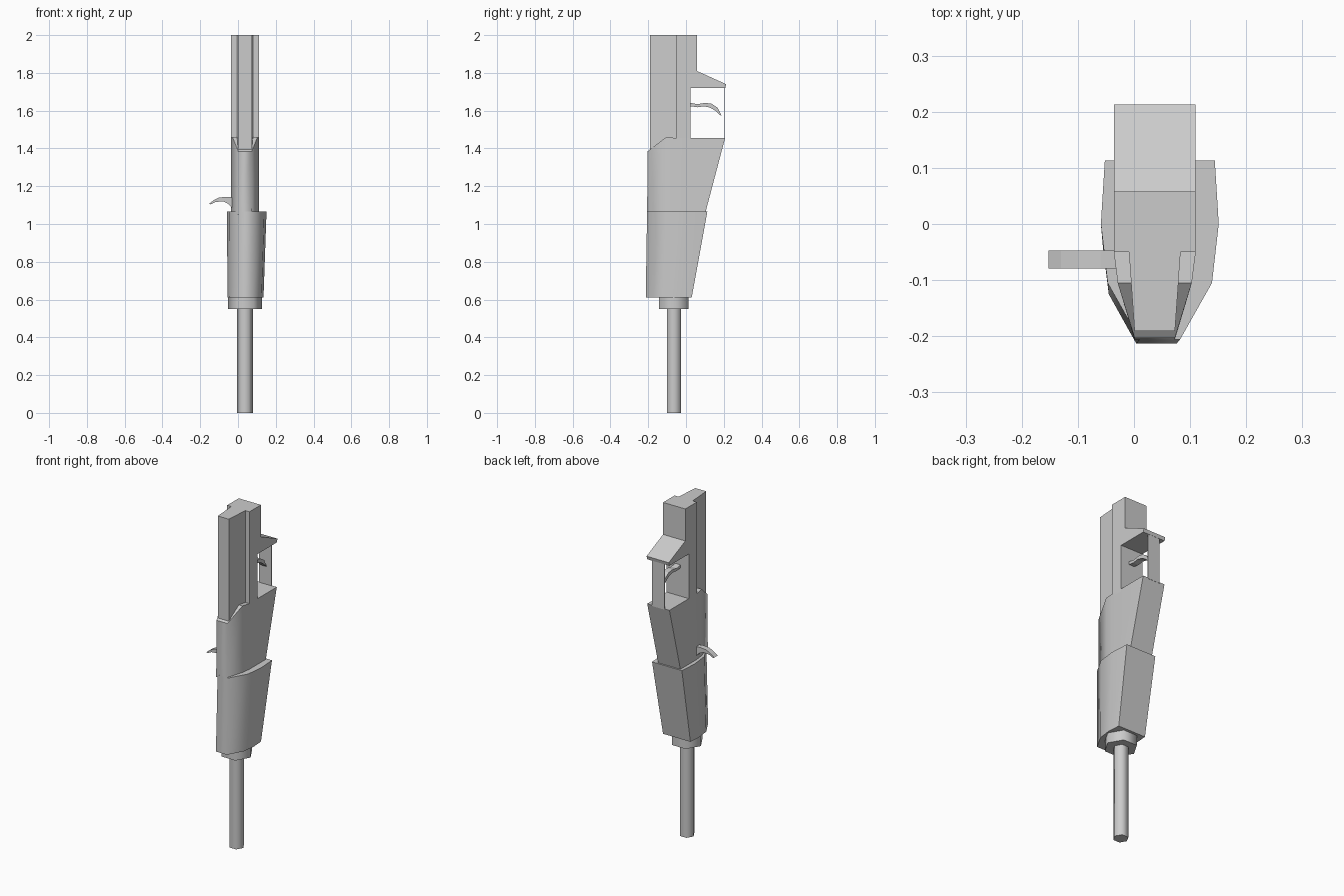
import bpy, bmesh, math

if "Cube" in bpy.data.objects:
    bpy.data.objects.remove(bpy.data.objects["Cube"])

AXIS = 0.037  # centre line of the body

grey = bpy.data.materials.new("plain grey")
grey.use_nodes = True
grey.diffuse_color = (0.6, 0.6, 0.6, 1)
grey.node_tree.nodes["Principled BSDF"].inputs["Base Color"].default_value = grey.diffuse_color


def finish(name, bm, smooth_angle=0):
    """Make the object; side walls are smooth up to the angle, caps stay sharp."""
    bmesh.ops.recalc_face_normals(bm, faces=bm.faces)
    bm.normal_update()
    for face in bm.faces:
        face.smooth = smooth_angle > 0
    for edge in bm.edges:
        walls = all(abs(f.normal.z) < 0.3 for f in edge.link_faces)
        edge.smooth = walls and edge.calc_face_angle(0) < math.radians(smooth_angle)
    mesh = bpy.data.meshes.new(name)
    bm.to_mesh(mesh)
    bm.free()
    mesh.materials.append(grey)
    obj = bpy.data.objects.new(name, mesh)
    bpy.context.collection.objects.link(obj)
    return obj


def shell(name, lower, upper, shift=(0, 0), smooth_angle=75):
    """Loft two mirrored outlines of (half width, y, z), listed front to back."""
    bm = bmesh.new()
    n = len(lower)
    rings = []
    for outline, dx in ((lower, shift[0]), (upper, shift[1])):
        right = [bm.verts.new((AXIS + dx + w, y, z)) for w, y, z in outline]
        left = [bm.verts.new((AXIS + dx - w, y, z)) for w, y, z in outline]
        for i in range(n - 1):
            bm.faces.new((right[i], right[i + 1], left[i + 1], left[i]))
        rings.append(right + left[::-1])
    a, b = rings
    for i in range(2 * n):
        j = (i + 1) % (2 * n)
        bm.faces.new((a[i], a[j], b[j], b[i]))
    return finish(name, bm, smooth_angle)


def slab(name, profile, point, low, high):
    """Extrude a closed profile from low to high; point maps (u, v, depth) to xyz."""
    bm = bmesh.new()
    a, b = ([bm.verts.new(point(u, v, d)) for u, v in profile] for d in (low, high))
    bm.faces.new(a)
    bm.faces.new(b)
    for i in range(len(a)):
        j = (i + 1) % len(a)
        bm.faces.new((a[i], a[j], b[j], b[i]))
    return finish(name, bm)


def hex_rod(name, radius, bottom, top):
    bm = bmesh.new()
    bmesh.ops.create_cone(bm, cap_ends=True, segments=6, radius1=radius,
                          radius2=radius, depth=top - bottom)
    # corners point along x
    turn = 0 if max(v.co.x for v in bm.verts) > radius * 0.95 else math.pi / 6
    for v in bm.verts:
        x, y = v.co.x, v.co.y
        v.co.x = AXIS + x * math.cos(turn) - y * math.sin(turn)
        v.co.y = -0.064 + x * math.sin(turn) + y * math.cos(turn)
        v.co.z += (top + bottom) / 2
    return finish(name, bm, 65)


def across(u, v, d):
    return (d, u, v)


def along(u, v, d):
    return (u, d, v)


# Barrel and its collar
hex_rod("barrel", 0.042, 0, 0.6)
hex_rod("collar", 0.09, 0.55, 0.63)

# Tapered handguard
shell("handguard",
      [(0.036, -0.213, 0.61), (0.085, -0.125, 0.61), (0.095, -0.045, 0.61), (0.09, 0.03, 0.61)],
      [(0.036, -0.206, 1.065), (0.093, -0.105, 1.065), (0.105, 0, 1.065), (0.098, 0.113, 1.065)],
      shift=(0.003, 0.009))

# Receiver with a sloping front ledge
shell("receiver",
      [(0.036, -0.206, 1.05), (0.066, -0.105, 1.05), (0.073, -0.05, 1.05), (0.073, 0.1, 1.05)],
      [(0.036, -0.203, 1.385), (0.066, -0.105, 1.46), (0.073, -0.05, 1.455), (0.073, 0.207, 1.455)])

# Front rail block, slightly narrower toward the front
shell("front_rail",
      [(0.036, -0.191, 1.36), (0.046, -0.05, 1.36)],
      [(0.036, -0.191, 2), (0.046, -0.05, 2)], smooth_angle=0)

# Rear block with the sloped shelf
slab("rear_block",
     [(-0.05, 1.44), (0.025, 1.44), (0.025, 1.72), (0.208, 1.72),
      (0.213, 1.74), (0.058, 1.81), (0.058, 2), (-0.05, 2)],
     across, AXIS - 0.073, AXIS + 0.073)

# Trigger guard strip and curved trigger
slab("trigger_guard", [(0.203, 1.45), (0.207, 1.45), (0.207, 1.73), (0.203, 1.73)],
     across, AXIS - 0.04, AXIS + 0.04)
slab("trigger",
     [(0.02, 1.642), (0.06, 1.634), (0.1, 1.641), (0.135, 1.637), (0.168, 1.615), (0.19, 1.568),
      (0.155, 1.6), (0.125, 1.617), (0.095, 1.623), (0.06, 1.618), (0.02, 1.624)],
     across, AXIS - 0.018, AXIS + 0.018)

# Hooked side lever
slab("side_lever",
     [(-0.02, 1.14), (-0.06, 1.144), (-0.1, 1.14), (-0.13, 1.125), (-0.152, 1.108),
      (-0.145, 1.104), (-0.12, 1.116), (-0.08, 1.12), (-0.055, 1.108), (-0.02, 1.075)],
     along, -0.079, -0.047)
